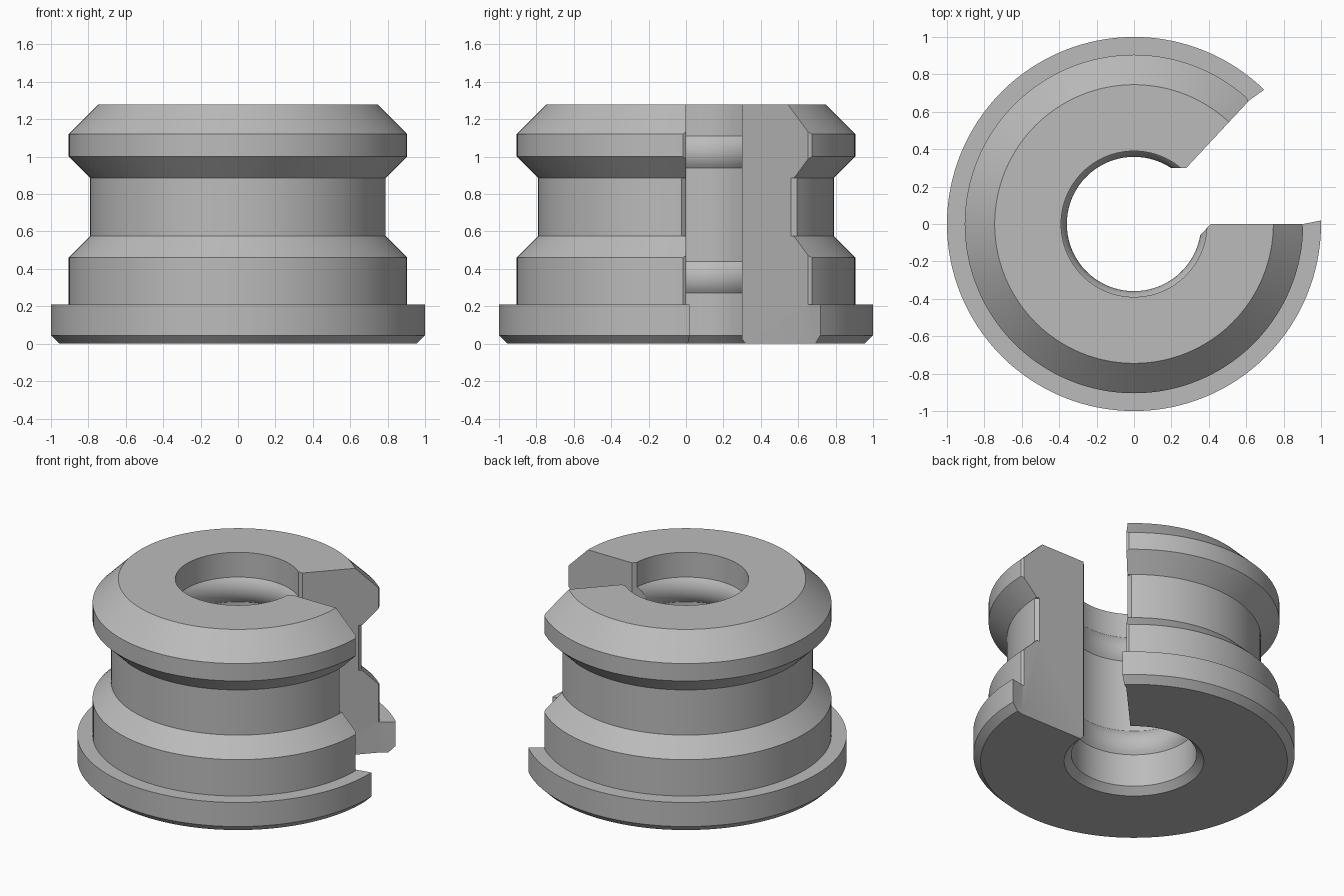
import bpy, bmesh, math
from mathutils import Vector

cube = bpy.data.objects.get("Cube")
if cube:
    bpy.data.objects.remove(cube, do_unlink=True)

SLOT = math.radians(47)  # opening angle of the slot, starting at +x
SEGMENTS = 128

grey = bpy.data.materials.new("plain grey")
grey.use_nodes = True
colour = (0.5, 0.5, 0.5, 1)
grey.diffuse_color = colour
grey.node_tree.nodes["Principled BSDF"].inputs["Base Color"].default_value = colour


def make_object(name, bm):
    bmesh.ops.recalc_face_normals(bm, faces=bm.faces)
    mesh = bpy.data.meshes.new(name)
    bm.to_mesh(mesh)
    bm.free()
    mesh.materials.append(grey)
    obj = bpy.data.objects.new(name, mesh)
    bpy.context.collection.objects.link(obj)
    return obj


def revolve(name, profile):
    """Turn a closed (radius, height) profile around z."""
    bm = bmesh.new()
    verts = [bm.verts.new((r, 0, z)) for r, z in profile]
    edges = [bm.edges.new((v, verts[i - 1])) for i, v in enumerate(verts)]
    bmesh.ops.spin(bm, geom=verts + edges, cent=(0, 0, 0), axis=(0, 0, 1),
                   angle=math.tau, steps=SEGMENTS)
    bmesh.ops.remove_doubles(bm, verts=bm.verts, dist=0.0001)
    return make_object(name, bm)


def ridge(middle, half=0.085, depth=0.031, steps=10):
    """Rounded ridge that bulges into the bore, listed downwards."""
    radius = (half ** 2 + depth ** 2) / (2 * depth)
    points = []
    for i in range(steps + 1):
        h = half * (1 - 2 * i / steps)
        bulge = math.sqrt(radius ** 2 - h ** 2) - radius + depth
        points.append((BORE - bulge, middle + h))
    return points


def slot_cutter(name, side, z0, z1):
    """Prism from one slot side, mirrored about the middle of the slot."""
    c, s = math.cos(SLOT), math.sin(SLOT)
    other = [(x * c + y * s, x * s - y * c) for x, y in reversed(side)]
    bm = bmesh.new()
    face = bm.faces.new([bm.verts.new((x, y, z0)) for x, y in side + other])
    top = bmesh.ops.extrude_face_region(bm, geom=[face])["geom"]
    moved = [v for v in top if isinstance(v, bmesh.types.BMVert)]
    bmesh.ops.translate(bm, verts=moved, vec=Vector((0, 0, z1 - z0)))
    obj = make_object(name, bm)
    obj.hide_render = True
    return obj


# Stepped collar with a ridged bore
BORE = 0.39
outside = [(0.435, 0), (0.955, 0), (1, 0.045), (1, 0.21), (0.905, 0.21),
           (0.905, 0.46), (0.79, 0.575), (0.79, 0.885), (0.905, 1),
           (0.905, 1.12), (0.745, 1.28), (BORE, 1.28)]
collar = revolve("slotted_collar",
                 outside + ridge(1.025) + ridge(0.355) + [(BORE, 0.045)])

# Slot with bevelled inner corners, then small bevels on the outer corners
lead = 0.25
cutters = [
    slot_cutter("slot_cutter", [(0.41 - lead * math.cos(SLOT), -lead * math.sin(SLOT)),
                                (0.41, 0), (0.905, 0), (1.3, 0.08)], -0.2, 1.5),
    slot_cutter("band_bevel_cutter", [(0.88, 0.02), (0.94, -0.07)], 0.21, 1.5),
    slot_cutter("groove_bevel_cutter", [(0.75, 0.02), (0.83, -0.07)], 0.575, 0.885),
]
bpy.context.view_layer.objects.active = collar
collar.select_set(True)
for cutter in cutters:
    mod = collar.modifiers.new("cut", "BOOLEAN")
    mod.operation = "DIFFERENCE"
    mod.solver = "EXACT"
    mod.object = cutter
    bpy.ops.object.modifier_apply(modifier=mod.name)
    bpy.data.objects.remove(cutter, do_unlink=True)

bpy.ops.object.shade_smooth_by_angle(angle=math.radians(25))
